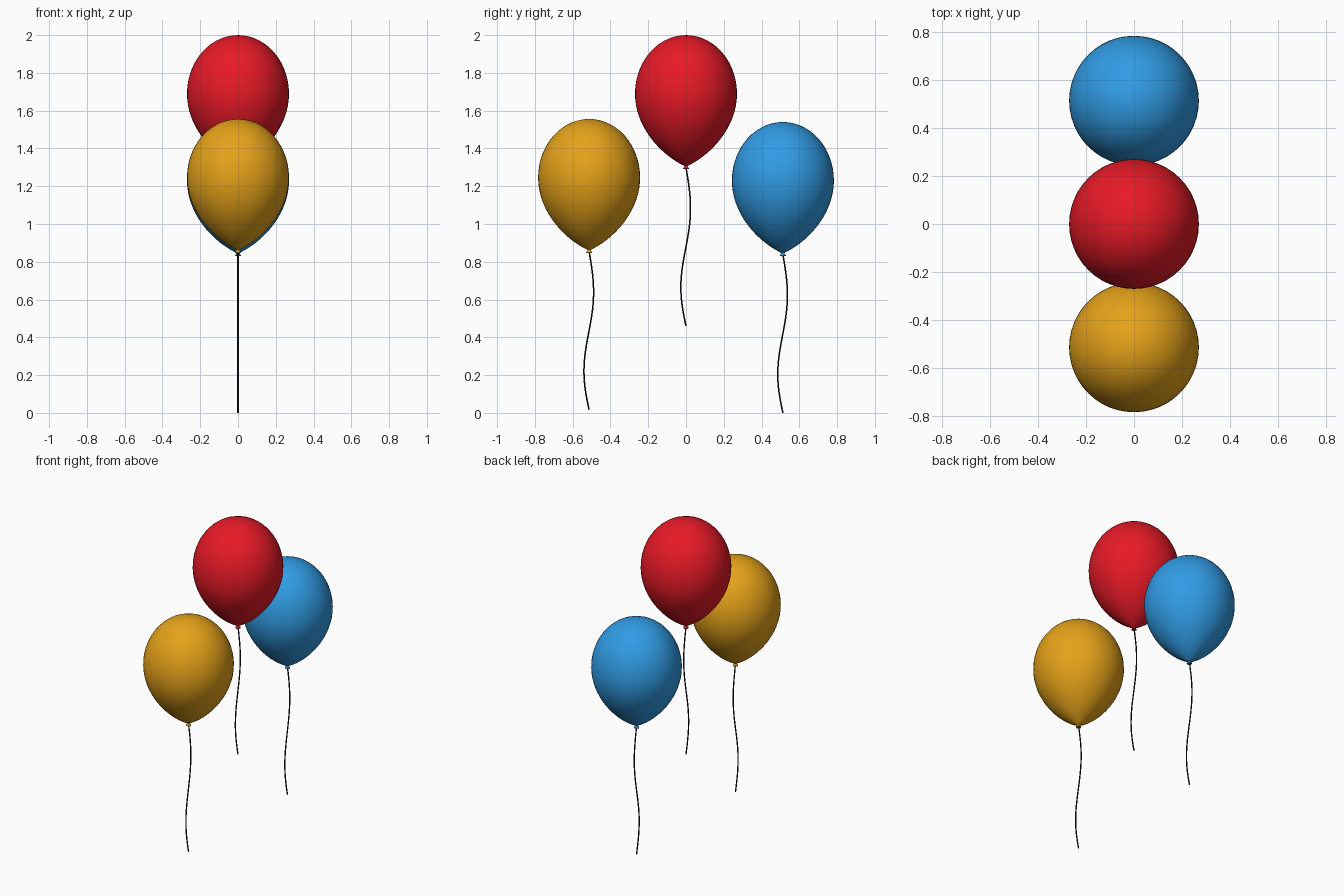
import bpy, bmesh
from math import sin, cos, pi, radians
from mathutils import Vector
from mathutils.geometry import interpolate_bezier

if "Cube" in bpy.data.objects:
    bpy.data.objects.remove(bpy.data.objects["Cube"])

SEG = 48
DROP = 1.54          # balloon top to string end
KNOT = 0.71          # balloon top to knot end


def material(name, rgb):
    m = bpy.data.materials.new(name)
    m.diffuse_color = (*rgb, 1)
    m.use_nodes = True
    m.node_tree.nodes["Principled BSDF"].inputs["Base Color"].default_value = m.diffuse_color
    return m


def profile():
    # (radius, 0, height) from crown to knot: half ellipse, then a taper
    dome = [Vector((0.27 * sin(a), 0, -0.31 + 0.31 * cos(a)))
            for a in (i * pi / 28 for i in range(14))]
    taper = interpolate_bezier(Vector((0.27, 0, -0.31)), Vector((0.27, 0, -0.49)),
                               Vector((0.13, 0, -0.635)), Vector((0.01, 0, -0.692)), 18)
    knot = [Vector(p) for p in ((0.009, 0, -0.697), (0.016, 0, -0.706),
                                (0.015, 0, -KNOT), (0, 0, -0.708))]
    return dome + taper + knot


def balloon(name, y, top, mat):
    bm = bmesh.new()
    verts = [bm.verts.new(p) for p in profile()]
    edges = [bm.edges.new(pair) for pair in zip(verts, verts[1:])]
    bmesh.ops.spin(bm, geom=verts + edges, cent=(0, 0, 0), axis=(0, 0, 1),
                   angle=2 * pi, steps=SEG)
    bmesh.ops.remove_doubles(bm, verts=bm.verts, dist=1e-4)
    bmesh.ops.recalc_face_normals(bm, faces=bm.faces)
    me = bpy.data.meshes.new(name)
    bm.to_mesh(me)
    bm.free()
    me.materials.append(mat)
    ob = bpy.data.objects.new(name, me)
    ob.location = (0, y, top)
    bpy.context.collection.objects.link(ob)
    finish(ob)


def finish(ob, convert=False):
    bpy.ops.object.select_all(action='DESELECT')
    ob.select_set(True)
    bpy.context.view_layer.objects.active = ob
    if convert:
        bpy.ops.object.convert(target='MESH')
    bpy.ops.object.shade_smooth_by_angle(angle=radians(50))


def string(name, y, top, mat):
    # S-shaped hanging string, one sine wave long
    cu = bpy.data.curves.new(name, 'CURVE')
    cu.dimensions = '3D'
    cu.bevel_depth = 0.004
    cu.bevel_resolution = 2
    cu.use_fill_caps = True
    n = 33
    sp = cu.splines.new('POLY')
    sp.points.add(n - 1)
    start = KNOT - 0.01
    for i, p in enumerate(sp.points):
        t = i / (n - 1)
        sway = (0.022 + 0.007 * t) * sin(2 * pi * t)
        p.co = (0, sway, -start - (DROP - start) * t, 1)
    cu.materials.append(mat)
    ob = bpy.data.objects.new(name, cu)
    ob.location = (0, y, top)
    bpy.context.collection.objects.link(ob)
    finish(ob, convert=True)


# Three balloons, each with its string
black = material("string_black", (0.01, 0.01, 0.01))
for colour, y, top, rgb in (("red", 0.0, 2.0, (0.8, 0.01, 0.02)),
                            ("yellow", -0.513, 1.556, (0.78, 0.36, 0.01)),
                            ("blue", 0.513, 1.54, (0.03, 0.33, 0.78))):
    balloon(colour + "_balloon", y, top, material(colour + "_rubber", rgb))
    string(colour + "_string", y, top, black)
